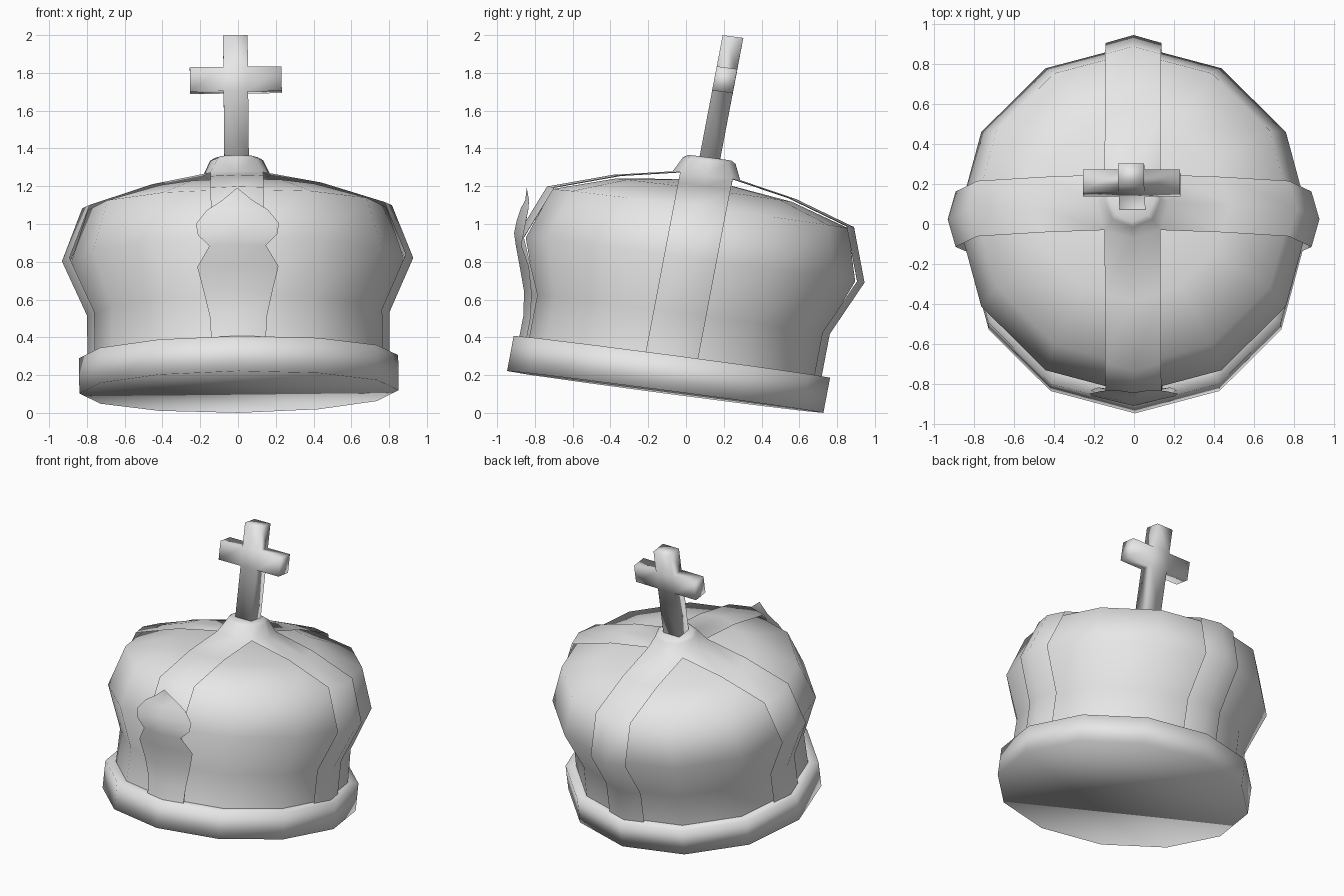
import bpy, bmesh, math
from mathutils import Matrix, Vector

cube = bpy.data.objects.get("Cube")
if cube:
    bpy.data.objects.remove(cube, do_unlink=True)

# The crown leans back: slanted base plane plus a leaning axis
LEAN = Matrix(((1, 0, -0.01, 0.005),
               (0, 0.991, 0.187, -0.11),
               (0.01, -0.131, 0.98, 0.111),
               (0, 0, 0, 1)))
SIDES = 12

grey = bpy.data.materials.new("plain light grey")
grey.use_nodes = True
grey.diffuse_color = (0.8, 0.8, 0.8, 1)
grey.node_tree.nodes["Principled BSDF"].inputs["Base Color"].default_value = (0.8, 0.8, 0.8, 1)


def finish(bm, name):
    """Weld, lean and smooth a part, then link it."""
    bmesh.ops.remove_doubles(bm, verts=bm.verts, dist=0.002)
    bm.transform(LEAN)
    for f in bm.faces:
        f.smooth = True
    mesh = bpy.data.meshes.new(name)
    bm.to_mesh(mesh)
    bm.free()
    mesh.materials.append(grey)
    bpy.context.collection.objects.link(bpy.data.objects.new(name, mesh))


def skin(bm, rows, closed=False):
    """Join rows of vertices with quads."""
    for low, high in zip(rows, rows[1:]):
        n = len(low)
        for j in range(n if closed else n - 1):
            k = (j + 1) % n
            bm.faces.new((low[j], low[k], high[k], high[j]))


def lathe(bm, profile):
    """Twelve-sided body from (radius, height) points."""
    rows = []
    for r, h in profile:
        angles = [math.tau * i / SIDES for i in range(SIDES)]
        rows.append([bm.verts.new((r * math.cos(a), r * math.sin(a), h)) for a in angles])
    skin(bm, rows, closed=True)
    return rows


def strip(bm, angle, profile):
    """Ridged strip from (radius, height, half width, edge setback) points."""
    out = Vector((math.cos(angle), math.sin(angle), 0))
    side = Vector((-out.y, out.x, 0))
    rows = []
    for r, h, w, back in profile:
        rows.append([bm.verts.new(out * (r - abs(j) * back) + side * w * j + Vector((0, 0, h)))
                     for j in (-1, 0, 1)])
    skin(bm, rows)


# Brim with closed underside
bm = bmesh.new()
rings = lathe(bm, [(0.845, 0), (0.845, 0.19), (0.76, 0.19)])
bm.faces.new(rings[0][::-1])
finish(bm, "brim")

# Puffed cloth cap
bm = bmesh.new()
lathe(bm, [(0.775, 0.18), (0.77, 0.42), (0.88, 0.715), (0.79, 0.99),
           (0.47, 1.09), (0, 1.15)])
finish(bm, "cap")

# Four arches meeting in a raised collar
arch = [(r, h, 0.14, 0.04) for r, h in
        [(0.80, 0.18), (0.80, 0.42), (0.93, 0.715), (0.82, 1.0), (0.487, 1.108), (0.18, 1.168)]]
arch += [(0.14, 1.25, 0.1, 0.04), (0.115, 1.265, 0.08, 0.035), (0, 1.265, 0, 0)]
bm = bmesh.new()
for i in range(4):
    strip(bm, i * math.pi / 2, arch)
finish(bm, "arches_and_collar")

# Pointed leaf ornament on the front
bm = bmesh.new()
strip(bm, -math.pi / 2, [
    (0.815, 0.18, 0.145, 0.04), (0.815, 0.30, 0.15, 0.04), (0.835, 0.43, 0.18, 0.04),
    (0.885, 0.565, 0.215, 0.05), (0.925, 0.67, 0.15, 0.03), (0.945, 0.73, 0.21, 0.05),
    (0.945, 0.79, 0.22, 0.05), (0.935, 0.865, 0.16, 0.04), (0.92, 0.915, 0.08, 0.02),
    (0.925, 0.98, 0, 0)])
finish(bm, "front_leaf")

# Cross: a centre block with four arms drawn out of it
bm = bmesh.new()
bmesh.ops.create_cube(bm, size=1, matrix=Matrix.Translation((0, 0, 1.684))
                      @ Matrix.Diagonal((0.13, 0.11, 0.13, 1)))
bm.normal_update()
arms = [f for f in bm.faces if abs(f.normal.y) < 0.5]
for f in bmesh.ops.extrude_discrete_faces(bm, faces=arms)["faces"]:
    f.normal_update()
    n = f.normal.copy()
    length = 0.178 if abs(n.x) > 0.5 else (0.17 if n.z > 0 else 0.37)
    bmesh.ops.translate(bm, verts=f.verts, vec=n * length)
finish(bm, "cross")
